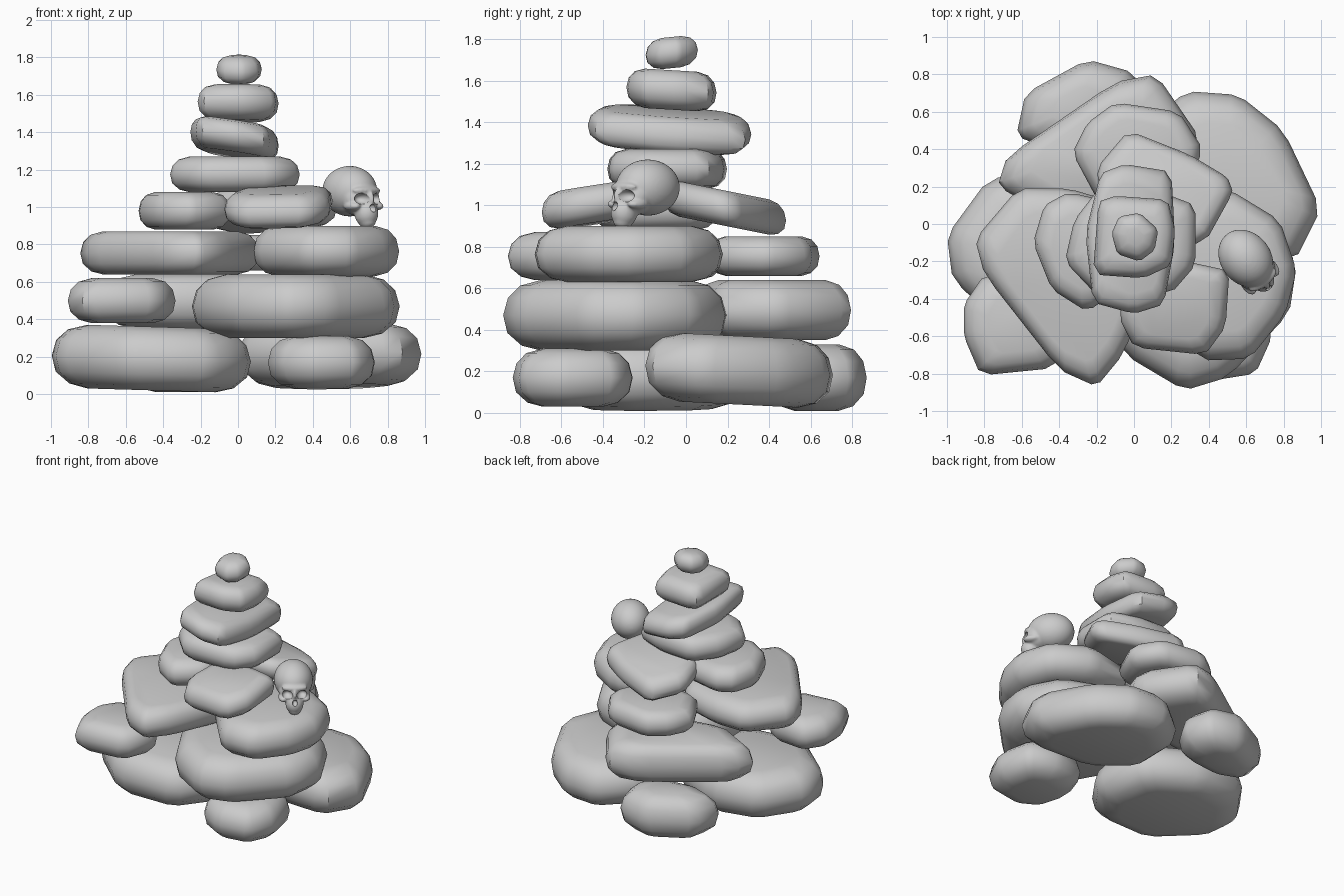
import bpy, bmesh, math
from mathutils import Vector, Matrix

if "Cube" in bpy.data.objects:
    bpy.data.objects.remove(bpy.data.objects["Cube"])

# height fraction and edge inset (in multiples of the thickness) of a worn slab
PROFILE = [(0, .55), (.07, .27), (.25, .06), (.5, 0), (.75, .07), (.92, .25), (1, .55)]


def add_object(name, bm, angle=40):
    bmesh.ops.recalc_face_normals(bm, faces=bm.faces)
    me = bpy.data.meshes.new(name)
    bm.to_mesh(me)
    bm.free()
    ob = bpy.data.objects.new(name, me)
    bpy.context.collection.objects.link(ob)
    bpy.ops.object.select_all(action='DESELECT')
    ob.select_set(True)
    bpy.context.view_layer.objects.active = ob
    bpy.ops.object.shade_smooth_by_angle(angle=math.radians(angle))
    return ob


def stone(name, z0, z1, outline, sx=0, sy=0):
    """Worn slab: plan outline, bottom and top height, slopes along x and y."""
    pts = [Vector(p) for p in outline]
    cut = []
    for i, p in enumerate(pts):
        cut += [p.lerp(pts[i - 1], .14), p.lerp(pts[(i + 1) % len(pts)], .14)]
    xs, ys = [p.x for p in pts], [p.y for p in pts]
    c = Vector(((min(xs) + max(xs)) / 2, (min(ys) + max(ys)) / 2))
    r = sum((p - c).length for p in pts) / len(pts)
    h = z1 - z0
    bm = bmesh.new()
    rings = []
    for f, inset in PROFILE:
        s = max(.35, 1 - inset * h / r)
        ring = []
        for p in cut:
            d = (p - c) * s
            ring.append(bm.verts.new((c.x + d.x, c.y + d.y,
                                      z0 + f * h + sx * d.x + sy * d.y)))
        rings.append(ring)
    n = len(cut)
    for a, b in zip(rings, rings[1:]):
        for i in range(n):
            bm.faces.new((a[i], a[(i + 1) % n], b[(i + 1) % n], b[i]))
    bm.faces.new(rings[0])
    bm.faces.new(rings[-1])
    return add_object(name, bm)


# bottom layer
stone("base_stone_left", .02, .36, [(-1, -.06), (-.97, -.3), (-.6, -.63), (-.12, -.6),
      (.08, -.32), (0, .1), (-.4, .3), (-.78, .24)], sx=-.03)
stone("base_stone_right", .04, .37, [(.86, -.2), (1.0, .08), (.8, .5), (.56, .69),
      (.28, .71), (.03, .5), (0, .1), (.3, -.17)], sy=-.05)
stone("base_stone_front", .03, .31, [(.15, -.5), (.22, -.74), (.4, -.84), (.65, -.8),
      (.74, -.6), (.68, -.32), (.45, -.25), (.22, -.3)])
stone("base_stone_back", .01, .33, [(-.63, .47), (-.58, .7), (-.25, .88), (0, .81),
      (.06, .6), (-.05, .42), (-.4, .38)])

# second layer
stone("second_stone_front", .3, .64, [(-.27, -.3), (-.05, -.7), (.27, -.89), (.5, -.82),
      (.83, -.48), (.87, -.22), (.72, .06), (.35, .21), (-.1, .1)])
stone("second_stone_left", .38, .62, [(-.91, -.43), (-.91, -.6), (-.82, -.81), (-.42, -.77),
      (-.32, -.52), (-.5, -.3), (-.8, -.27)])
stone("second_stone_back", .35, .64, [(-.73, .2), (-.68, .36), (-.1, .76), (.12, .8),
      (.36, .45), (.25, .13), (-.4, .02)])

# third layer
stone("third_stone_left", .64, .87, [(-.85, -.08), (-.8, -.27), (-.4, -.78), (-.2, -.87),
      (-.06, -.7), (.14, -.22), (-.05, .1), (-.35, .19), (-.62, .19)])
stone("third_stone_right", .63, .9, [(.08, -.4), (.36, -.73), (.62, -.72), (.81, -.48),
      (.87, -.25), (.78, .02), (.5, .19), (.1, .1)])
stone("third_stone_back", .66, .85, [(-.33, .38), (-.25, .54), (-.1, .65), (.24, .6),
      (.37, .4), (.25, .12), (-.18, .1)])

# fourth layer
stone("fourth_stone_front", .91, 1.09, [(-.08, -.5), (0, -.66), (.38, -.7), (.49, -.55),
      (.51, -.25), (.28, -.2), (-.03, -.27)], sx=.03, sy=.15)
stone("fourth_stone_left", .88, 1.08, [(-.54, -.1), (-.44, -.35), (-.25, -.47), (-.04, -.32),
      (-.04, .1), (-.35, .17), (-.48, .1)])
stone("fourth_stone_back", .9, 1.07, [(-.2, .3), (-.03, .5), (.3, .37), (.5, .25),
      (.53, .17), (.38, -.1), (.08, -.12), (-.17, .08)], sy=-.2)

# single stones of the top
stone("fifth_stone", 1.08, 1.27, [(-.37, -.2), (-.32, .02), (-.18, .2), (.12, .18),
      (.33, .1), (.33, -.22), (.2, -.37), (-.2, -.38)])
stone("sixth_stone", 1.28, 1.45, [(-.26, -.05), (-.18, .27), (-.05, .32), (.2, .28),
      (.22, -.1), (.16, -.43), (0, -.48), (-.22, -.42)], sx=-.15, sy=-.06)
stone("seventh_stone", 1.46, 1.65, [(-.22, -.27), (-.19, .12), (-.1, .15), (.18, .13),
      (.22, -.03), (.2, -.22), (.05, -.29)], sy=-.06)
stone("top_stone", 1.66, 1.81, [(-.12, -.05), (-.08, .04), (.03, .06), (.13, -.03),
      (.11, -.14), (.03, -.2), (-.09, -.16)], sy=.1)

# skull, facing local -y
place = Matrix.Translation((.61, -.2, 0)) @ Matrix.Rotation(math.radians(38), 4, 'Z')


def blobs(name, parts):
    bm = bmesh.new()
    for centre, radii in parts:
        m = Matrix.Translation(centre) @ Matrix.Diagonal((*radii, 1))
        bmesh.ops.create_icosphere(bm, subdivisions=4, radius=1, matrix=m)
    ob = add_object(name, bm)
    ob.matrix_world = place
    return ob


skull = blobs("skull", [
    ((0, .02, 1.085), (.135, .165, .135)),        # cranium
    ((0, -.07, 1.04), (.108, .095, .09)),         # face
    ((0, -.125, .965), (.062, .065, .072)),       # upper jaw
    ((0, -.13, .925), (.045, .05, .04)),          # chin
    ((.078, -.1, 1.005), (.034, .06, .024)),      # cheekbones
    ((-.078, -.1, 1.005), (.034, .06, .024)),
    ((0, -.125, 1.088), (.09, .038, .026)),       # brow
    ((0, -.155, 1.04), (.016, .03, .05))])        # nose bridge
mod = skull.modifiers.new("blend", 'REMESH')
mod.mode = 'VOXEL'
mod.voxel_size = .008
mod.use_smooth_shade = True
mod = skull.modifiers.new("soften", 'SMOOTH')
mod.iterations = 4

# eye and nose hollows
hollows = [blobs("eye_hollow", [((s * .053, -.165, 1.045), (.039, .06, .031))]) for s in (1, -1)]
hollows.append(blobs("nose_hollow", [((0, -.19, .995), (.018, .04, .022))]))
for h in hollows:
    mod = skull.modifiers.new("hollow", 'BOOLEAN')
    mod.object = h
    mod.operation = 'DIFFERENCE'
    h.hide_render = True

# keep the finished skull and drop the cutters
bpy.context.view_layer.update()
dg = bpy.context.evaluated_depsgraph_get()
mesh = bpy.data.meshes.new_from_object(skull.evaluated_get(dg))
skull.modifiers.clear()
skull.data = mesh
for h in hollows:
    bpy.data.objects.remove(h)
